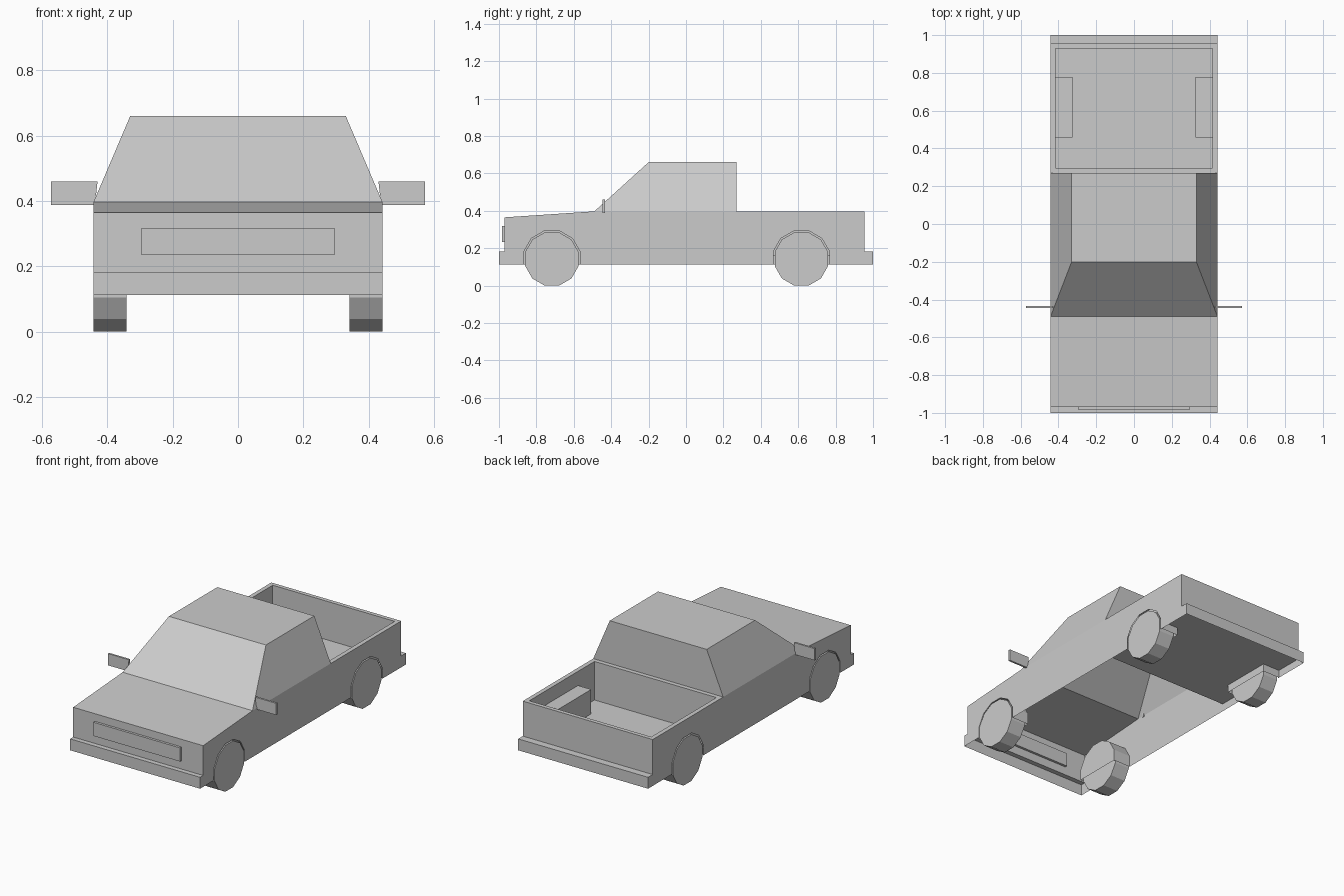
import bpy, bmesh, math
from mathutils import Matrix

if "Cube" in bpy.data.objects:
    bpy.data.objects.remove(bpy.data.objects["Cube"])

grey = bpy.data.materials.new("plain_grey")
grey.use_nodes = True
grey.diffuse_color = (0.6, 0.6, 0.6, 1)
bsdf = next(n for n in grey.node_tree.nodes if n.type == 'BSDF_PRINCIPLED')
bsdf.inputs["Base Color"].default_value = (0.6, 0.6, 0.6, 1)

W = 0.442                                 # half width of the body
SILL, STEP, RAIL, ROOF = 0.112, 0.182, 0.397, 0.66
FLOOR = 0.16
CAB_BACK, TAIL = 0.27, 0.955
AXLES = {"front": -0.717, "rear": 0.617}


def finish(name, bm):
    bmesh.ops.remove_doubles(bm, verts=bm.verts, dist=0.0001)
    bmesh.ops.recalc_face_normals(bm, faces=bm.faces)
    mesh = bpy.data.meshes.new(name)
    bm.to_mesh(mesh)
    bm.free()
    mesh.materials.append(grey)
    obj = bpy.data.objects.new(name, mesh)
    bpy.context.collection.objects.link(obj)
    return obj


def face(bm, points):
    return bm.faces.new([bm.verts.new(p) for p in points])


def strip(bm, profile, x0=-W, x1=W):
    """Sheet between two x positions along a (y, z) profile."""
    for (y0, z0), (y1, z1) in zip(profile, profile[1:]):
        face(bm, [(x0, y0, z0), (x1, y0, z0), (x1, y1, z1), (x0, y1, z1)])


def side_panel(bm, x, profile):
    face(bm, [(x, y, z) for y, z in profile])


def rect(w, y0, y1, z):
    return [(-w, y0, z), (w, y0, z), (w, y1, z), (-w, y1, z)]


def ring(bm, a, b):
    """Faces joining two four-cornered loops."""
    for i in range(4):
        j = (i + 1) % 4
        face(bm, [a[i], a[j], b[j], b[i]])


def box(name, x, y, z):
    bm = bmesh.new()
    a, b = ([(x[0], y[0], h), (x[1], y[0], h), (x[1], y[1], h), (x[0], y[1], h)] for h in z)
    face(bm, a)
    face(bm, b)
    ring(bm, a, b)
    return finish(name, bm)


def arch(centre):
    """Wheel cut-out along the sill, running front to back."""
    pts = [(centre + 0.155 * math.cos(math.radians(a)),
            0.143 + 0.155 * math.sin(math.radians(a))) for a in range(165, 0, -30)]
    return [(centre - 0.15, SILL)] + pts + [(centre + 0.15, SILL)]


# Body shell, open underneath, with bumpers in the side outline
nose = [(-1, SILL), (-1, STEP), (-0.97, STEP), (-0.97, 0.365), (-0.49, RAIL)]
tail = [(TAIL, RAIL), (TAIL, STEP), (1, STEP), (1, SILL)]
bm = bmesh.new()
strip(bm, nose)
strip(bm, tail)
outline = nose + tail + arch(AXLES["rear"])[::-1] + arch(AXLES["front"])[::-1]
for x in (-W, W):
    side_panel(bm, x, outline)
finish("body_shell", bm)

# Cabin with sloping windscreen and sides
bm = bmesh.new()
base, top = rect(W, -0.49, CAB_BACK, RAIL), rect(0.33, -0.2, CAB_BACK, ROOF)
ring(bm, base, top)
face(bm, top)
strip(bm, [(CAB_BACK, FLOOR), (CAB_BACK, RAIL)])
finish("cabin", bm)

# Load bed: rim, inner walls and floor
bm = bmesh.new()
outer, inner = rect(W, CAB_BACK, TAIL, RAIL), rect(0.415, 0.297, 0.93, RAIL)
ring(bm, outer, inner)
ring(bm, inner, rect(0.415, 0.297, 0.93, FLOOR))
strip(bm, [(CAB_BACK, FLOOR), (TAIL, FLOOR), (TAIL, STEP)])
finish("load_bed", bm)

# Grille block set through the nose
box("grille", (-0.295, 0.295), (-0.985, -0.955), (0.234, 0.318))

for side, s in (("left", 1), ("right", -1)):
    # Square wheel boxes in the bed, rounded ones under the bonnet
    y0, y1, h = 0.457, 0.777, 0.31
    square = [(y0, SILL), (y0, h), (y1, h), (y1, SILL)]
    for end, profile in (("rear", square), ("front", arch(AXLES["front"]))):
        bm = bmesh.new()
        strip(bm, profile, s * 0.325, s * W)
        side_panel(bm, s * 0.325, profile)
        finish(f"{end}_{side}_wheel_box", bm)

    # Door mirrors
    mirror = box(side + "_mirror", (s * 0.43, s * 0.572), (-0.446, -0.434), (0.388, 0.46))
    for v in mirror.data.vertices:
        if abs(v.co.x) < 0.5 and v.co.z < 0.4:
            v.co.x = s * 0.438

    # Twelve-sided wheels standing on a flat
    for end, y in AXLES.items():
        bm = bmesh.new()
        bmesh.ops.create_cone(bm, cap_ends=True, segments=12, radius1=0.1475,
                              radius2=0.1475, depth=0.102)
        turn = Matrix.Rotation(math.pi / 2, 4, 'Y') @ Matrix.Rotation(math.pi / 12, 4, 'Z')
        bmesh.ops.transform(bm, matrix=turn, verts=bm.verts)
        low = min(v.co.z for v in bm.verts)
        bmesh.ops.translate(bm, vec=(s * 0.392, y, -low), verts=bm.verts)
        finish(f"{end}_{side}_wheel", bm)
